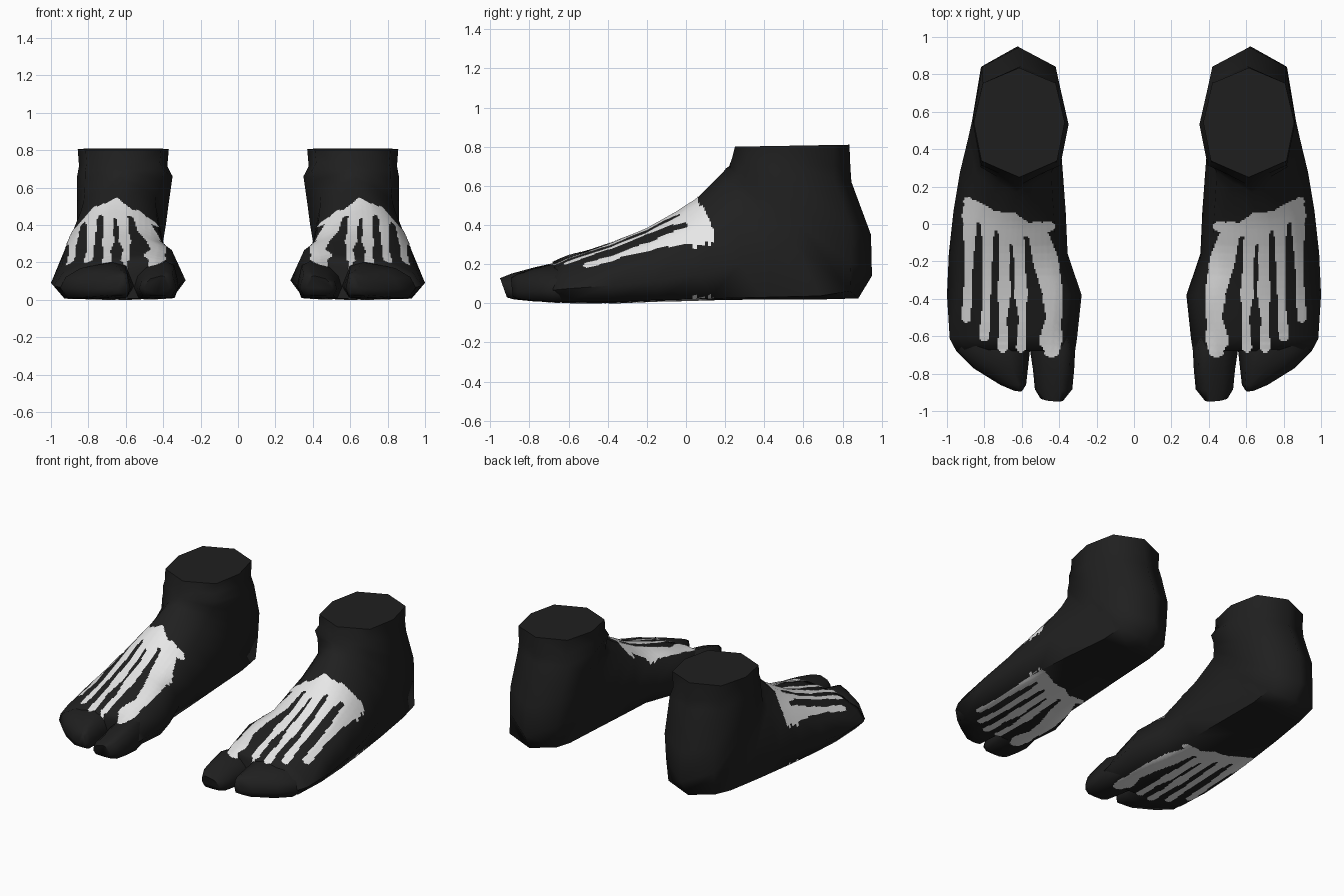
import bpy, bmesh, math
from mathutils import Vector
from mathutils.bvhtree import BVHTree

if "Cube" in bpy.data.objects:
    bpy.data.objects.remove(bpy.data.objects["Cube"])


def material(name, value):
    m = bpy.data.materials.new(name)
    m.diffuse_color = (value, value, value, 1)
    m.use_nodes = True
    m.node_tree.nodes["Principled BSDF"].inputs["Base Color"].default_value = m.diffuse_color
    return m


black = material("sock black", 0.014)
white = material("bone white", 0.8)

# Cross-sections as (height fraction, sideways fraction), sole centre first
FOOT = [(0, 0), (.02, .8), (.28, 1), (.62, .82), (.915, .43),
        (1, -.02), (.965, -.45), (.82, -.8), (.32, -1), (.02, -.8)]
ANKLE = [(0, 0), (.14, .8), (.5, 1), (.85, .83), (.925, .42),
         (1, 0), (.925, -.42), (.85, -.83), (.5, -1), (.14, -.8)]
TOE = [(0, 0), (.02, .8), (.3, 1), (.6, .85), (.84, .45),
       (.93, 0), (1, -.42), (.9, -.78), (.35, -1), (.02, -.8)]


def ring(bm, yb, zb, yt, zt, xi, xo, s):
    """One section from sole point to instep point; s: -1 toe, 0 foot, 1 ankle."""
    verts = []
    for k, ((t0, u0), (t1, u1)) in enumerate(zip(FOOT, ANKLE if s > 0 else TOE)):
        f = abs(s) ** 5 if k in (1, 9) else abs(s)     # keep the sole edge low
        t, u = t0 + (t1 - t0) * f, u0 + (u1 - u0) * f
        verts.append(bm.verts.new(((xi + xo) / 2 + u * (xo - xi) / 2,
                                   yb + (yt - yb) * t, zb + (zt - zb) * t)))
    return verts


def loft(bm, stations):
    rings = [ring(bm, *st) for st in stations]
    n = len(FOOT)
    for a, b in zip(rings, rings[1:]):
        for i in range(n):
            j = (i + 1) % n
            bm.faces.new((a[i], a[j], b[j], b[i]))
    bm.faces.new(rings[0])
    bm.faces.new(rings[-1][::-1])


def finish(bm, name, mat, normals=None):
    mesh = bpy.data.meshes.new(name)
    bm.to_mesh(mesh)
    bm.free()
    mesh.materials.append(mat)
    ob = bpy.data.objects.new(name, mesh)
    bpy.context.collection.objects.link(ob)
    bpy.ops.object.select_all(action='DESELECT')
    ob.select_set(True)
    bpy.context.view_layer.objects.active = ob
    bpy.ops.object.shade_smooth_by_angle(angle=math.radians(70))
    if normals:
        mesh.normals_split_custom_set_from_vertices(normals)
    mirror = ob.modifiers.new("other foot", 'MIRROR')
    mirror.use_mirror_merge = False


# Foot body: sections fan round from the toes, past the heel, up to the ankle
BODY = [
    (-.68, .005, -.68, .212, .315, .95, -1),
    (-.62, .002, -.60, .245, .305, .985, -.8),
    (-.38, .000, -.38, .315, .280, 1.0, -.3),
    (-.14, .010, -.20, .380, .355, .99, 0),
    (.12, .015, -.05, .465, .365, .965, .1),
    (.40, .02, .05, .53, .38, .93, .3),
    (.70, .02, .13, .61, .395, .885, .6),
    (.88, .025, .17, .65, .40, .865, .8),
    (.95, .14, .19, .67, .385, .86, 1),
    (.945, .35, .205, .69, .37, .86, 1),
    (.845, .62, .22, .70, .35, .86, 1),
    (.84, .69, .235, .74, .378, .85, 1),
    (.835, .81, .25, .80, .37, .857, 1),
]
BIG_TOE = [
    (-.57, .01, -.57, .195, .34, .57, -1),
    (-.68, .005, -.68, .205, .315, .555, -1),
    (-.78, .01, -.78, .182, .32, .54, -1),
    (-.88, .02, -.89, .152, .33, .53, -1),
    (-.915, .03, -.95, .128, .365, .505, -1),
]
SMALL_TOES = [
    (-.57, .01, -.57, .19, .55, .96, -1),
    (-.68, .005, -.68, .2, .557, .95, -1),
    (-.77, .01, -.77, .18, .567, .86, -1),
    (-.86, .02, -.86, .15, .577, .715, -1),
    (-.885, .035, -.895, .13, .595, .645, -1),
]
bm = bmesh.new()
for part in (BODY, BIG_TOE, SMALL_TOES):
    loft(bm, part)
bmesh.ops.recalc_face_normals(bm, faces=bm.faces)
bm.normal_update()
surface = BVHTree.FromBMesh(bm)
finish(bm, "split_toe_sock", black)

# Painted bones: chains of (x, y, half width)
BONES = [
    [(.45, -.01, .025), (.57, -.03, .035), (.655, .02, .045),
     (.75, .02, .05), (.86, .08, .05), (.885, .12, .025)],            # instep
    [(.52, -.03, .05), (.475, -.19, .068), (.438, -.36, .055),
     (.43, -.50, .042), (.447, -.62, .06), (.44, -.665, .045)],       # big toe
    [(.625, -.03, .036), (.612, -.22, .027), (.605, -.37, .036),
     (.597, -.50, .02), (.602, -.66, .027)],
    [(.69, 0, .036), (.692, -.20, .026), (.692, -.37, .036),
     (.697, -.50, .02), (.70, -.66, .027)],
    [(.78, 0, .036), (.78, -.20, .024), (.785, -.40, .02), (.80, -.60, .027)],
    [(.875, .05, .042), (.878, -.12, .028), (.885, -.30, .02), (.895, -.50, .026)],
]


def in_bone(x, y):
    p = Vector((x, y))
    for chain in BONES:
        for a, b in zip(chain, chain[1:]):
            pa, pb = Vector(a[:2]), Vector(b[:2])
            d = pb - pa
            t = min(1, max(0, (p - pa).dot(d) / d.dot(d)))
            if (p - pa - d * t).length < a[2] + (b[2] - a[2]) * t:
                return True
    return False


# Thin plates of small tiles laid over the instep and under the sole
STEP = 0.008
tiles = [(i, j) for i in range(45, 120) for j in range(-92, 22)
         if in_bone((i + .5) * STEP, (j + .5) * STEP)]
for name, up in (("instep_bones", 1), ("sole_bones", -1)):
    bm = bmesh.new()
    cache, normals = {}, []

    def cast(x, y):
        return surface.ray_cast(Vector((x, y, 2 * up)), Vector((0, 0, -up)))[:2]

    def corner(i, j):
        if (i, j) not in cache:
            x, y = i * STEP, j * STEP
            hit, normal = cast(x, y)
            cache[i, j] = bm.verts.new(
                hit + normal * (.004 if up > 0 else .002)) if hit else None
            if hit:     # soften shading with the normals round about
                near = [cast(x + a * .03, y + b * .04)[1]
                        for a in (-2, -1, 0, 1, 2) for b in (-2, -1, 0, 1, 2)]
                total = sum((n for n in near if n and n.z * up > .3), normal.copy())
                normals.append(total.normalized())
        return cache[i, j]

    for i, j in tiles:
        quad = [corner(i, j), corner(i + 1, j), corner(i + 1, j + 1), corner(i, j + 1)]
        if all(quad):
            bm.faces.new(quad[::up])
    finish(bm, name, white, normals)
